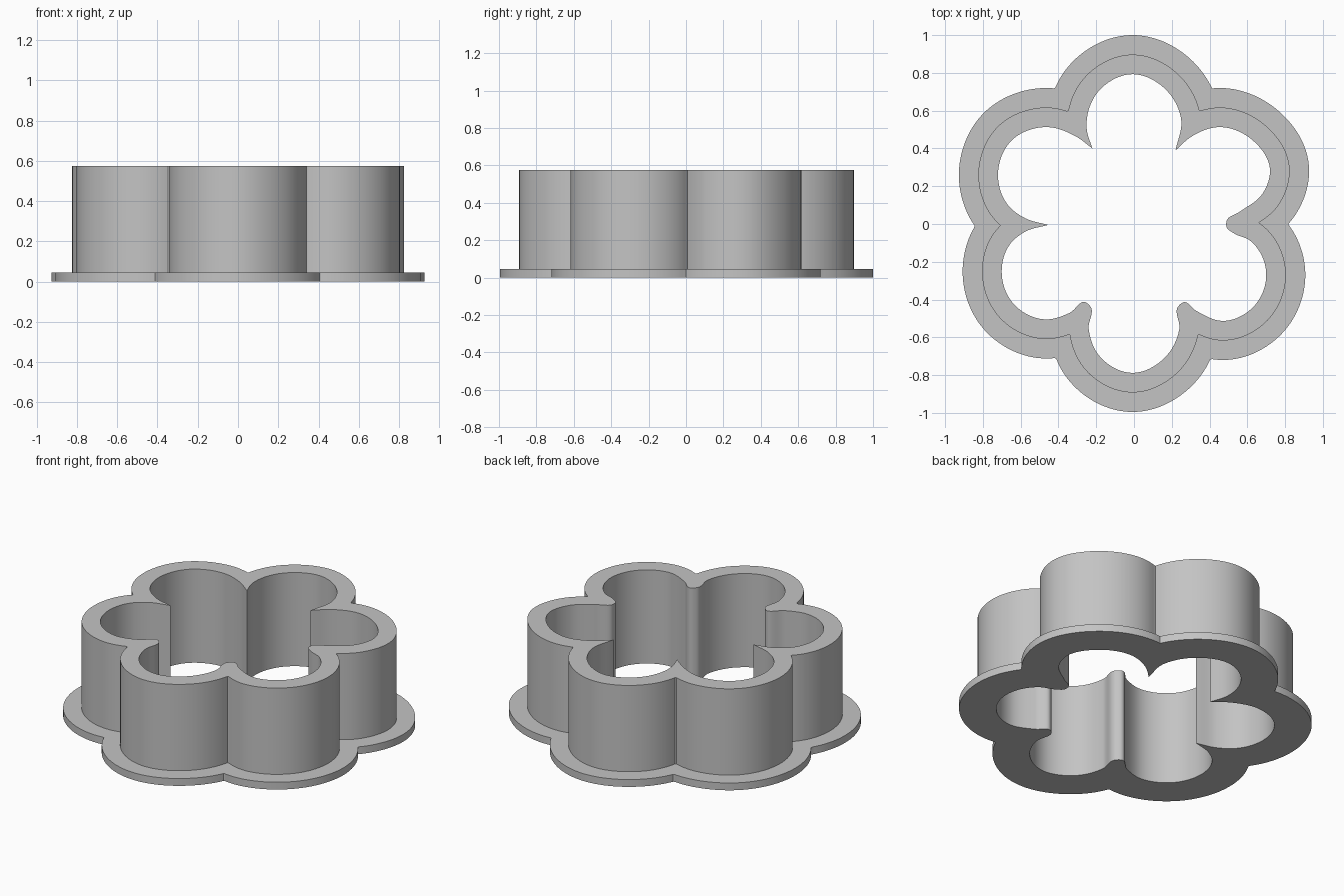
import bpy
import bmesh
import math
from mathutils import Vector
from mathutils.geometry import interpolate_bezier

default_cube = bpy.data.objects.get("Cube")
if default_cube:
    bpy.data.objects.remove(default_cube, do_unlink=True)

WALL, BRIM = 0.104, 0.207        # offsets outward from the inner outline
BRIM_TOP, WALL_TOP = 0.045, 0.575
RAYS = 540
STEPS = 14

# Inner outline, clockwise; each run is smooth and starts and ends at a sharp cusp
RUNS = [
    [(.22, .39), (.30, .46), (.455, .513), (.62, .45), (.72, .285), (.68, .16),
     (.56, .065), (.49, .015), (.49, -.015), (.53, -.05), (.61, -.085), (.68, -.175),
     (.70, -.265), (.64, -.43), (.47, -.513), (.33, -.46), (.26, -.415), (.235, -.435),
     (.24, -.555), (.17, -.70), (-.01, -.788), (-.19, -.69), (-.24, -.555),
     (-.232, -.435), (-.255, -.415), (-.34, -.47), (-.47, -.505), (-.64, -.42),
     (-.70, -.265), (-.655, -.105), (-.575, -.04), (-.455, -.005)],
    [(-.455, -.005), (-.575, .03), (-.667, .10), (-.72, .265), (-.65, .44),
     (-.465, .513), (-.31, .465), (-.22, .40)],
    [(-.22, .40), (-.25, .50), (-.19, .70), (-.01, .793), (.17, .71), (.25, .55),
     (.22, .39)],
]


def smooth_run(points):
    """Sample a smooth open curve through the points, without the last one."""
    pts = [Vector((x, y, 0)) for x, y in points]
    chords = [b - a for a, b in zip(pts, pts[1:])]
    tangents = [chords[0].normalized()]
    for before, after in zip(chords, chords[1:]):
        blend = before.normalized() * after.length + after.normalized() * before.length
        tangents.append(blend.normalized())
    tangents.append(chords[-1].normalized())
    samples = []
    for i, chord in enumerate(chords):
        reach = chord.length / 3
        samples += interpolate_bezier(pts[i], pts[i] + tangents[i] * reach,
                                      pts[i + 1] - tangents[i + 1] * reach,
                                      pts[i + 1], STEPS + 1)[:-1]
    return samples


def offset_outline(outline, distance):
    """Outer edge of discs rolled round the outline, found along rays from the centre."""
    result = []
    for i in range(RAYS):
        angle = -math.tau * i / RAYS
        ray = Vector((math.cos(angle), math.sin(angle), 0))
        best = 0
        for p in outline:
            along = p.x * ray.x + p.y * ray.y
            aside = p.x * ray.y - p.y * ray.x
            if along > 0 and abs(aside) < distance:
                best = max(best, along + math.sqrt(distance ** 2 - aside ** 2))
        result.append(ray * best)
    return result


inner = [p for run in RUNS for p in smooth_run(run)]
middle = offset_outline(inner, WALL)
outer = offset_outline(inner, BRIM)

bm = bmesh.new()


def loop_at(outline, z):
    """Closed loop of vertices and edges at height z."""
    verts = [bm.verts.new((p.x, p.y, z)) for p in outline]
    edges = [bm.edges.new((a, b)) for a, b in zip(verts, verts[1:] + verts[:1])]
    return verts, edges


def side(low, high):
    """Vertical band between two matching loops."""
    a, b = low[0], high[0]
    for i in range(len(a)):
        bm.faces.new((a[i - 1], a[i], b[i], b[i - 1]))


def ring(hole, rim):
    """Flat face between two loops at the same height."""
    bmesh.ops.triangle_fill(bm, use_beauty=True, edges=hole[1] + rim[1])


inner_low, inner_high = loop_at(inner, 0), loop_at(inner, WALL_TOP)
middle_low, middle_high = loop_at(middle, BRIM_TOP), loop_at(middle, WALL_TOP)
outer_low, outer_high = loop_at(outer, 0), loop_at(outer, BRIM_TOP)

# Flat rings: underside, brim top and wall top
ring(inner_low, outer_low)
ring(middle_low, outer_high)
ring(inner_high, middle_high)

# Upright sides: inside, wall outside and brim edge
side(inner_low, inner_high)
side(middle_low, middle_high)
side(outer_low, outer_high)

bmesh.ops.recalc_face_normals(bm, faces=bm.faces)
mesh = bpy.data.meshes.new("flower_cutter")
bm.to_mesh(mesh)
bm.free()

# Plain grey material
grey = bpy.data.materials.new("plain_grey")
grey.use_nodes = True
color = (0.55, 0.55, 0.55, 1)
grey.diffuse_color = color
grey.node_tree.nodes["Principled BSDF"].inputs["Base Color"].default_value = color
mesh.materials.append(grey)

cutter = bpy.data.objects.new("flower_cutter", mesh)
bpy.context.collection.objects.link(cutter)
bpy.ops.object.select_all(action="DESELECT")
cutter.select_set(True)
bpy.context.view_layer.objects.active = cutter
bpy.ops.object.shade_smooth_by_angle(angle=math.radians(22))
